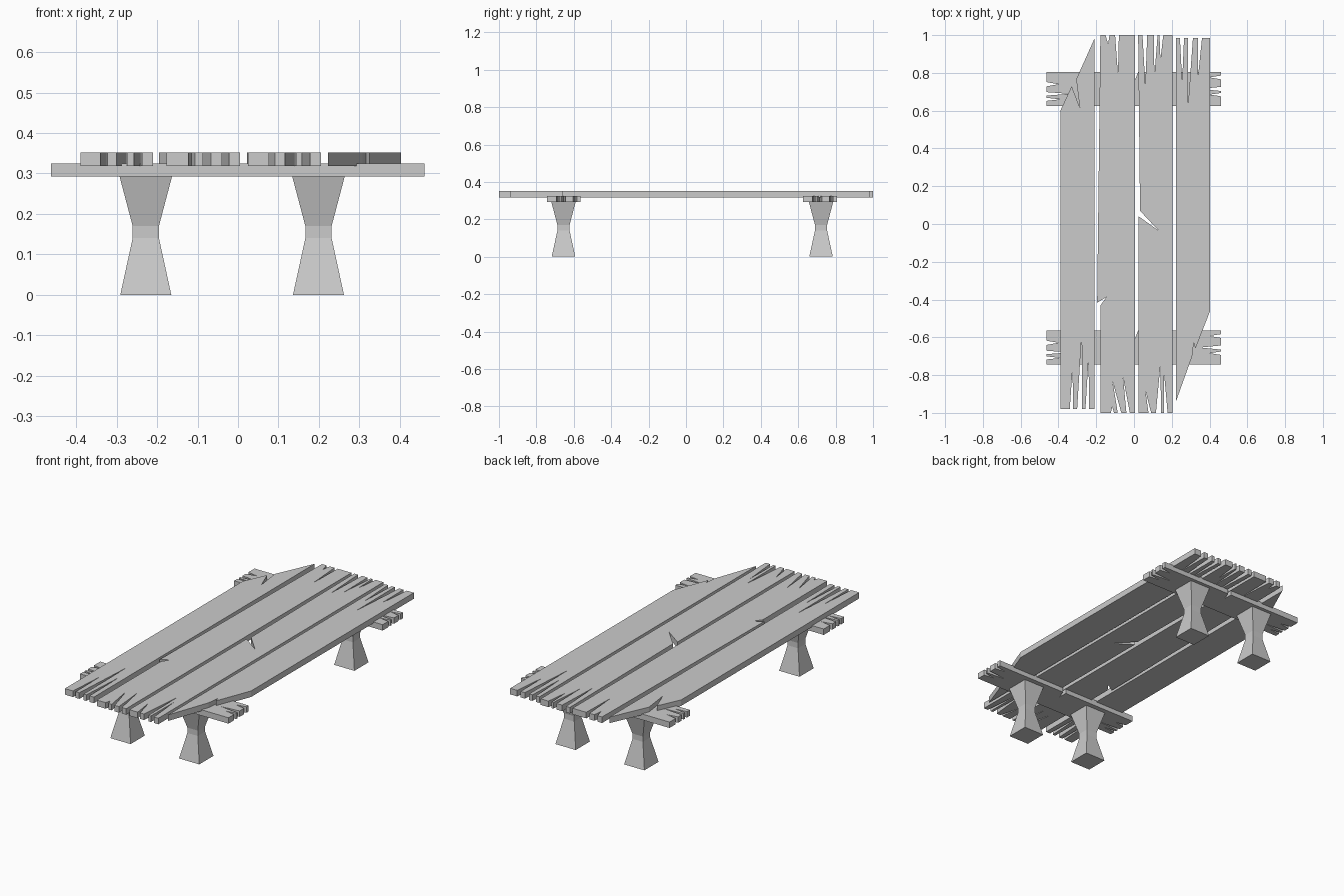
import bpy, bmesh


def slab(name, outline, z0, z1, y=0.0):
    """Extrude a flat outline between two heights."""
    bm = bmesh.new()
    face = bm.faces.new([bm.verts.new((px, py + y, z0)) for px, py in outline])
    ext = bmesh.ops.extrude_face_region(bm, geom=[face])
    verts = [g for g in ext["geom"] if isinstance(g, bmesh.types.BMVert)]
    bmesh.ops.translate(bm, verts=verts, vec=(0, 0, z1 - z0))
    bmesh.ops.recalc_face_normals(bm, faces=bm.faces)
    return finish(name, bm)


def finish(name, bm):
    mesh = bpy.data.meshes.new(name)
    bm.to_mesh(mesh)
    bm.free()
    obj = bpy.data.objects.new(name, mesh)
    bpy.context.collection.objects.link(obj)
    return obj


def end_splits(y, splits):
    """Splits along a plank end: (start x, stop x, tip x, tip y)."""
    pts = []
    for a, b, tx, ty in splits:
        pts += [(a, y), (tx, ty), (b, y)]
    return pts


def side_splits(x, splits):
    """Splits along a beam end: (start y, stop y, tip x)."""
    pts = []
    for a, b, tx in splits:
        pts += [(x, a), (tx, (a + b) / 2), (x, b)]
    return pts


PZ = (0.318, 0.352)

# outer left plank, broken at the back corner
slab("plank_outer_left",
     [(-0.39, -0.98)]
     + end_splits(-0.98, [(-0.34, -0.323, -0.325, -0.76), (-0.301, -0.274, -0.277, -0.59),
                          (-0.257, -0.237, -0.241, -0.715)])
     + [(-0.21, -0.98), (-0.21, 0.98), (-0.306, 0.766), (-0.287, 0.617),
        (-0.33, 0.73), (-0.39, 0.60)], *PZ)

# inner left plank, cracked on its left edge
slab("plank_inner_left",
     [(-0.177, -1)]
     + end_splits(-1, [(-0.123, -0.106, -0.115, -0.967), (-0.086, -0.067, -0.113, -0.835),
                       (-0.04, -0.022, -0.058, -0.81)])
     + [(0.005, -1), (0.005, 1)]
     + end_splits(1, [(-0.08, -0.10, -0.085, 0.79), (-0.13, -0.15, -0.137, 0.95)])
     + [(-0.178, 1), (-0.195, -0.417), (-0.145, -0.386), (-0.177, -0.43)], *PZ)

# inner right plank, cracked at the middle
slab("plank_inner_right",
     [(0.025, -1)]
     + end_splits(-1, [(0.077, 0.091, 0.06, -0.88), (0.116, 0.143, 0.14, -0.745),
                       (0.158, 0.178, 0.16, -0.80)])
     + [(0.205, -1), (0.203, 1)]
     + end_splits(1, [(0.155, 0.135, 0.14, 0.87), (0.125, 0.105, 0.108, 0.785),
                      (0.07, 0.045, 0.06, 0.735)])
     + [(0.022, 1), (0.032, 0.07), (0.13, -0.035), (0.025, 0.04)], *PZ)

# outer right plank, broken at the front corner
slab("plank_outer_right",
     [(0.222, -0.94), (0.308, -0.70), (0.316, -0.63), (0.325, -0.66), (0.403, -0.46), (0.403, 0.985)]
     + end_splits(0.985, [(0.36, 0.338, 0.34, 0.79), (0.312, 0.285, 0.287, 0.64),
                          (0.265, 0.243, 0.255, 0.755)])
     + [(0.222, 0.985)], *PZ)

# cross beams with splintered ends
beam = ([(-0.462, -0.09), (0.461, -0.09)]
        + side_splits(0.461, [(-0.04, -0.022, 0.40), (-0.012, 0.01, 0.35), (0.05, 0.07, 0.40)])
        + [(0.461, 0.09), (0.022, 0.09), (0.003, 0.04), (0.002, 0.09), (-0.462, 0.09)]
        + side_splits(-0.462, [(0.035, 0.013, -0.40), (-0.018, -0.036, -0.34), (-0.048, -0.064, -0.39)]))
for side, y in (("front", -0.653), ("back", 0.716)):
    slab(f"{side}_beam", beam, 0.292, 0.325, y)


# waisted square legs
def leg(name, x, y):
    bm = bmesh.new()
    rings = []
    for z, r in ((0, 0.063), (0.14, 0.0325), (0.17, 0.0325), (0.293, 0.065)):
        rings.append([bm.verts.new((x + sx * r, y + sy * r, z))
                      for sx, sy in ((-1, -1), (1, -1), (1, 1), (-1, 1))])
    for lo, hi in zip(rings, rings[1:]):
        for i in range(4):
            j = (i + 1) % 4
            bm.faces.new((lo[i], lo[j], hi[j], hi[i]))
    bm.faces.new(rings[0][::-1])
    bm.faces.new(rings[-1])
    finish(name, bm)


for side, y in (("front", -0.655), ("back", 0.722)):
    for hand, x in (("left", -0.228), ("right", 0.199)):
        leg(f"{side}_{hand}_leg", x, y)
